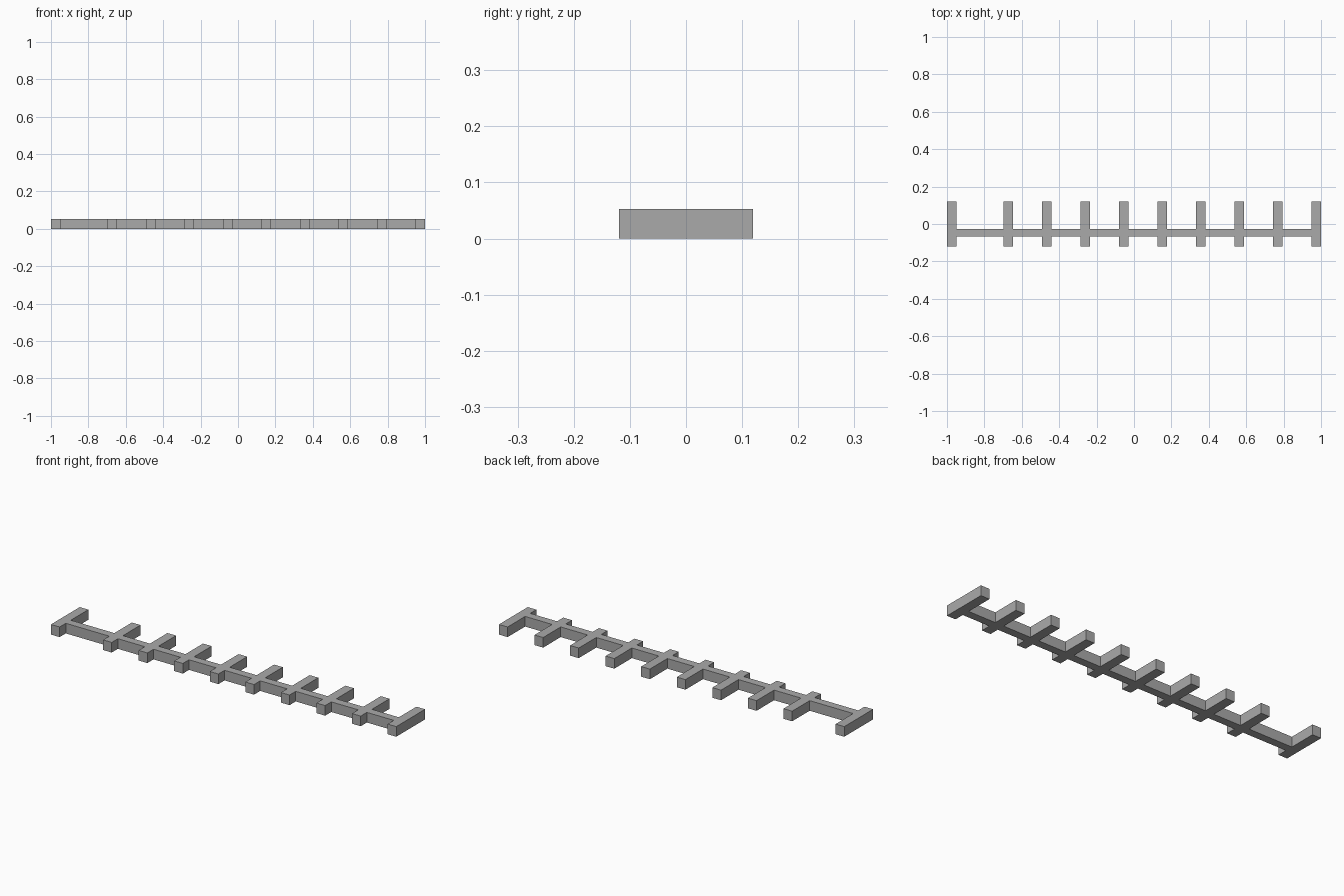
import bpy
import bmesh

if "Cube" in bpy.data.objects:
    bpy.data.objects.remove(bpy.data.objects["Cube"])

HEIGHT = 0.053
TOOTH_W = 0.05
FRONT, BACK = -0.119, 0.119
BAR_FRONT, BAR_BACK = -0.068, -0.026
PITCH = 0.206

# left edges of the teeth: one at the far left, then nine evenly spaced
lefts = [-1.0] + [1.0 - TOOTH_W - PITCH * i for i in range(8, -1, -1)]


def toothed_edge(bar_y, tip_y):
    """Points running left to right along one side of the rack."""
    pts = []
    for i, x in enumerate(lefts):
        r = x + TOOTH_W
        if i > 0:
            pts.append((x, bar_y))
        pts += [(x, tip_y), (r, tip_y)]
        if i < len(lefts) - 1:
            pts.append((r, bar_y))
    return pts


# rack outline: short stubs in front, long teeth behind
outline = toothed_edge(BAR_FRONT, FRONT) + toothed_edge(BAR_BACK, BACK)[::-1]

bm = bmesh.new()
base = bm.faces.new([bm.verts.new((x, y, 0)) for x, y in outline])
ext = bmesh.ops.extrude_face_region(bm, geom=[base], use_keep_orig=True)
top = [v for v in ext["geom"] if isinstance(v, bmesh.types.BMVert)]
bmesh.ops.translate(bm, verts=top, vec=(0, 0, HEIGHT))
bmesh.ops.recalc_face_normals(bm, faces=bm.faces)
mesh = bpy.data.meshes.new("toothed_rack")
bm.to_mesh(mesh)
bm.free()

# plain grey finish
grey = bpy.data.materials.new("grey")
grey.diffuse_color = (0.40, 0.40, 0.40, 1)
grey.use_nodes = True
grey.node_tree.nodes["Principled BSDF"].inputs["Base Color"].default_value = grey.diffuse_color
mesh.materials.append(grey)

rack = bpy.data.objects.new("toothed_rack", mesh)
bpy.context.collection.objects.link(rack)
